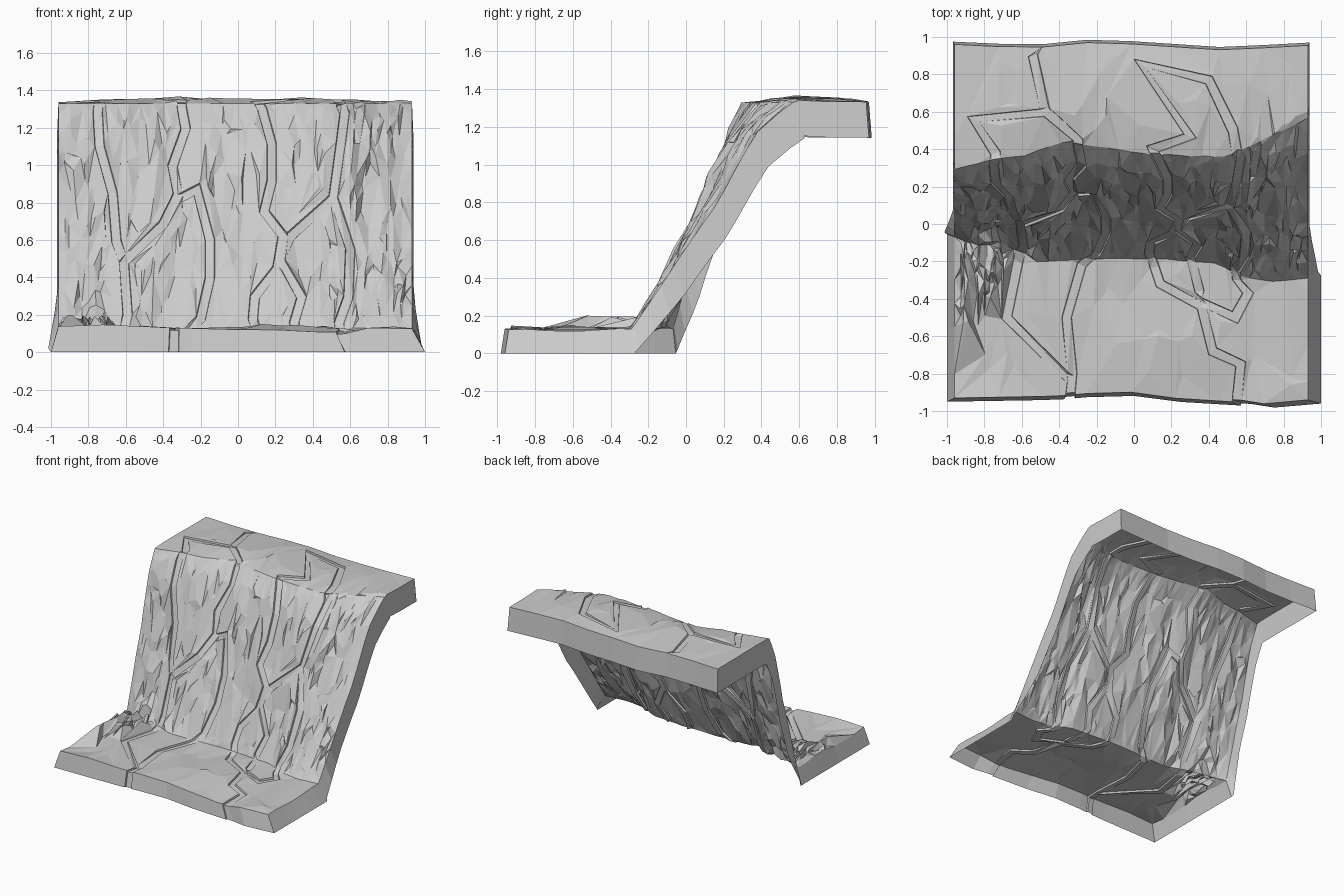
import bpy, bmesh, random
from mathutils import Vector, noise
from mathutils.geometry import delaunay_2d_cdt, intersect_point_line

random.seed(7)
cube = bpy.data.objects.get("Cube")
if cube:
    bpy.data.objects.remove(cube)

# The sheet is unrolled to (x, s): s runs over the ground, up the wall, over the top
LEFT, RIGHT = -0.96, 0.93
FOOT, BROW, END = 0.75, 2.05, 2.65
SQUASH = 0.35            # stretches the wall facets upwards
GROOVE = 0.014


def interp(table, x):
    for (x0, y0), (x1, y1) in zip(table, table[1:]):
        if x <= x1:
            return y0 + (y1 - y0) * max(0, (x - x0) / (x1 - x0))
    return table[-1][1]


def front_y(x):
    return interp([(-0.95, -0.93), (-0.4, -0.92), (-0.08, -0.89), (0.2, -0.93), (0.75, -0.965), (0.93, -0.94)], x)


def foot_y(x):
    return interp([(-0.95, -0.07), (-0.65, -0.13), (-0.45, -0.2), (0, -0.18), (0.45, -0.21), (0.57, -0.28),
                   (0.75, -0.31), (0.93, -0.29)], x)


def brow_y(x):
    return interp([(-0.95, 0.29), (-0.75, 0.35), (-0.6, 0.36), (-0.38, 0.44), (-0.1, 0.4), (0.1, 0.37),
                   (0.5, 0.36), (0.65, 0.43), (0.93, 0.57)], x)


def back_y(x):
    return interp([(-0.95, 0.96), (-0.55, 0.94), (-0.2, 0.975), (0.48, 0.93), (0.93, 0.955)], x)


# Groove paths, given in plan on the flats and in elevation on the wall
def ground(*pts):
    return [Vector((x, FOOT * (y - front_y(x)) / (foot_y(x) - front_y(x)))) for x, y in pts]


def wall(*pts):
    return [Vector((x, FOOT + (BROW - FOOT) * (z - 0.13) / 1.2)) for x, z in pts]


def top(*pts):
    return [Vector((x, BROW + (END - BROW) * (y - brow_y(x)) / (back_y(x) - brow_y(x)))) for x, y in pts]


grooves = [
    ground((-0.34, -0.96), (-0.33, -0.8), (-0.36, -0.5), (-0.28, -0.22))
    + wall((-0.2, 0.18), (-0.15, 0.4), (-0.15, 0.6), (-0.22, 0.87), (-0.31, 0.83)),
    ground((-0.34, -0.83), (-0.68, -0.5), (-0.62, -0.2))
    + wall((-0.59, 0.2), (-0.61, 0.48), (-0.4, 0.68), (-0.32, 0.85), (-0.35, 1.0), (-0.28, 1.2), (-0.3, 1.31))
    + top((-0.3, 0.45), (-0.47, 0.6), (-0.86, 0.56), (-0.74, 0.38))
    + wall((-0.75, 1.28), (-0.74, 1.1), (-0.67, 0.85), (-0.65, 0.6), (-0.61, 0.48)),
    top((-0.47, 0.6), (-0.54, 0.9)),
    ground((0.55, -1.0), (0.57, -0.75), (0.42, -0.68), (0.36, -0.44), (0.14, -0.32), (0.11, -0.23))
    + wall((0.08, 0.18), (0.09, 0.3), (0.21, 0.45), (0.24, 0.62), (0.14, 0.75), (0.18, 0.92), (0.18, 1.12), (0.13, 1.3))
    + top((0.1, 0.4), (0.3, 0.47), (0.03, 0.86), (0.4, 0.77), (0.53, 0.5), (0.55, 0.38))
    + wall((0.57, 1.28), (0.55, 1.12), (0.51, 0.83), (0.28, 0.62)),
    wall((0.51, 0.83), (0.6, 0.55), (0.59, 0.3), (0.54, 0.16))
    + ground((0.55, -0.3), (0.61, -0.37), (0.54, -0.5), (0.36, -0.42)),
    wall((0.23, 0.48), (0.34, 0.3), (0.3, 0.16)) + ground((0.35, -0.36)),
]


def offset(path, width):
    """Parallel copy of a path with limited mitres."""
    out = []
    for i, p in enumerate(path):
        a = (p - path[i - 1]).normalized() if i else None
        b = (path[i + 1] - p).normalized() if i + 1 < len(path) else None
        a, b = a or b, b or a
        t = (a + b).normalized()
        scale = min(1.4, 1 / max(0.1, t.dot(a)))
        q = p + Vector((-t.y, t.x)) * width * scale
        out.append(Vector((q.x, min(max(q.y, 0), END))))
    return out


def groove_distance(p):
    best = 9
    for path in grooves:
        for a, b in zip(path, path[1:]):
            q, t = intersect_point_line(p, a, b)
            best = min(best, (p - a.lerp(b, min(max(t, 0), 1))).length)
    return best


def in_scree(x, y):
    return x < -0.5 and y > -0.12 - 0.42 * min(1, (-0.5 - x) / 0.4)


# Points and crease lines for the triangulation
pts, lines = [], []


def add_line(path):
    start = len(pts)
    pts.extend(path)
    lines.extend((i, i + 1) for i in range(start, len(pts) - 1))


def strip(count, s):
    return [Vector((LEFT + (RIGHT - LEFT) * i / count, s)) for i in range(count + 1)]


def scatter(count, x0, x1, s0, s1):
    for i in range(count):
        p = Vector((random.uniform(x0, x1), random.uniform(s0, s1)))
        if groove_distance(p) > 0.045:
            pts.append(p)


for path in grooves:
    for w in (-0.023, 0.023):
        add_line(offset(path, w))
floor = set(range(len(pts)))
for path in grooves:
    for w in (-0.026, 0.026):
        add_line(offset(path, w))
for count, s in ((8, 0), (30, FOOT), (30, BROW), (8, END)):
    add_line(strip(count, s))
for x in (LEFT, RIGHT):
    add_line([Vector((x, END * i / 24)) for i in range(25)])
scatter(40, -0.9, 0.88, 0.08, FOOT - 0.05)
scatter(450, -0.93, 0.6, FOOT + 0.03, BROW - 0.03)
scatter(150, 0.6, 0.91, FOOT + 0.02, BROW + 0.06)
scatter(40, -0.9, 0.88, BROW + 0.08, END - 0.06)
for i in range(160):
    p = Vector((random.uniform(-0.93, -0.5), random.uniform(0.3, FOOT)))
    y = front_y(p.x) + (foot_y(p.x) - front_y(p.x)) * p.y / FOOT
    if in_scree(p.x, y) and groove_distance(p) > 0.045:
        pts.append(p)

flat = [Vector((p.x, p.y * SQUASH)) for p in pts]
verts2d, _, tris, origins, *_ = delaunay_2d_cdt(flat, lines, [], 0, 1e-4)


def place(p, sunk):
    """Fold an unrolled point into the cliff, with rock relief and grooves."""
    x, s = p
    near = groove_distance(p)
    calm = near < 0.042
    edge = x < LEFT + 0.01 or x > RIGHT - 0.01
    dip = GROOVE if sunk or near < 0.0225 else 0
    jitter = 0 if calm or edge else random.uniform(-1, 1)
    if s < FOOT - 0.001:
        y = front_y(x) + (foot_y(x) - front_y(x)) * s / FOOT
        z = 0.125 + 0.03 * noise.noise(Vector((x * 2.5, y * 2.5, 3))) - 0.012 * x * (s < 0.1) - dip
        z += 0.006 * jitter
        if in_scree(x, y) and not calm:
            z += random.uniform(0.01, 0.08) * (0.3 if edge else 1)
        if s < 0.001 and dip:
            y += 0.012
        return Vector((x, y, z))
    if s > BROW + 0.001:
        k = (s - BROW) / (END - BROW)
        y = brow_y(x) + (back_y(x) - brow_y(x)) * k
        z = 1.333 + 0.028 * (1 - x * x) * min(1, 5 * k * (1 - k)) - dip
        z += 0.02 * (1 - k) * noise.noise(Vector((x * 3, y * 3, 8))) + 0.006 * jitter
        return Vector((x, y, z))
    t = (s - FOOT) / (BROW - FOOT)
    lean = interp([(0, 0), (0.33, 0.33), (0.42, 0.4), (0.54, 0.52), (0.68, 0.62), (0.9, 0.82), (1, 1)], t)
    fade = min(1, 0.25 + 6 * t * (1 - t))
    rough = 0.017 if x > 0.6 else 0.011
    relief = 0.03 * noise.noise(Vector((x * 8, s * 1.8, 0))) + 0.014 * noise.noise(Vector((x * 18, s * 4, 2)))
    d = fade * (relief + rough * jitter) - dip
    if x < -0.5 and t < 0.1 and not calm and not edge:
        d += random.uniform(0, 0.05)
    return Vector((x, foot_y(x) + (brow_y(x) - foot_y(x)) * lean - 0.88 * d,
                   0.13 + 1.2 * t + 0.42 * d))


def skirt_place(p, co):
    """Lower rim of the skirt below a border point."""
    x, s = p
    t = min(max((s - FOOT) / (BROW - FOOT), 0), 1)
    side = x < LEFT + 0.001 or x > RIGHT - 0.001
    flare = max(0, 1 - t / 0.25)
    q = co.copy()
    if s <= FOOT + 0.001:
        q.z = 0
        q.x = (x + 0.015) / 0.945
    else:
        q.z -= 0.13 + 0.06 * t
        if side:
            q.x += (0.008 + 0.05 * flare) * (1 if x > 0 else -1)
    if side and FOOT - 0.01 < s < BROW + 0.2:
        q.y += 0.015 + (0.045 if x > 0 else 0.035) * min(1, 4 * t) * (1 if s < BROW else 0.2)
    if s < 0.001:
        q.y -= 0.02
    if s > END - 0.001:
        q.y += 0.015
    return q


# Rock sheet
bm = bmesh.new()
uv = [Vector((p.x, p.y / SQUASH)) for p in verts2d]
verts = [bm.verts.new(place(p, not floor.isdisjoint(o))) for p, o in zip(uv, origins)]
for tri in tris:
    bm.faces.new([verts[i] for i in tri])
bm.verts.index_update()

# Skirt around the open border
border = [e.link_loops[0] for e in bm.edges if e.is_boundary]
pairs = [(l.vert, l.link_loop_next.vert) for l in border]
rim = {v: bm.verts.new(skirt_place(uv[v.index], v.co)) for pair in pairs for v in pair}
for a, b in pairs:
    bm.faces.new((b, a, rim[a], rim[b]))

mesh = bpy.data.meshes.new("cliff")
bm.to_mesh(mesh)
bm.free()
cliff = bpy.data.objects.new("cliff", mesh)
bpy.context.collection.objects.link(cliff)

# Stone colour
stone = bpy.data.materials.new("grey stone")
stone.use_nodes = True
colour = (0.6, 0.6, 0.6, 1)
stone.diffuse_color = colour
stone.node_tree.nodes["Principled BSDF"].inputs["Base Color"].default_value = colour
mesh.materials.append(stone)
